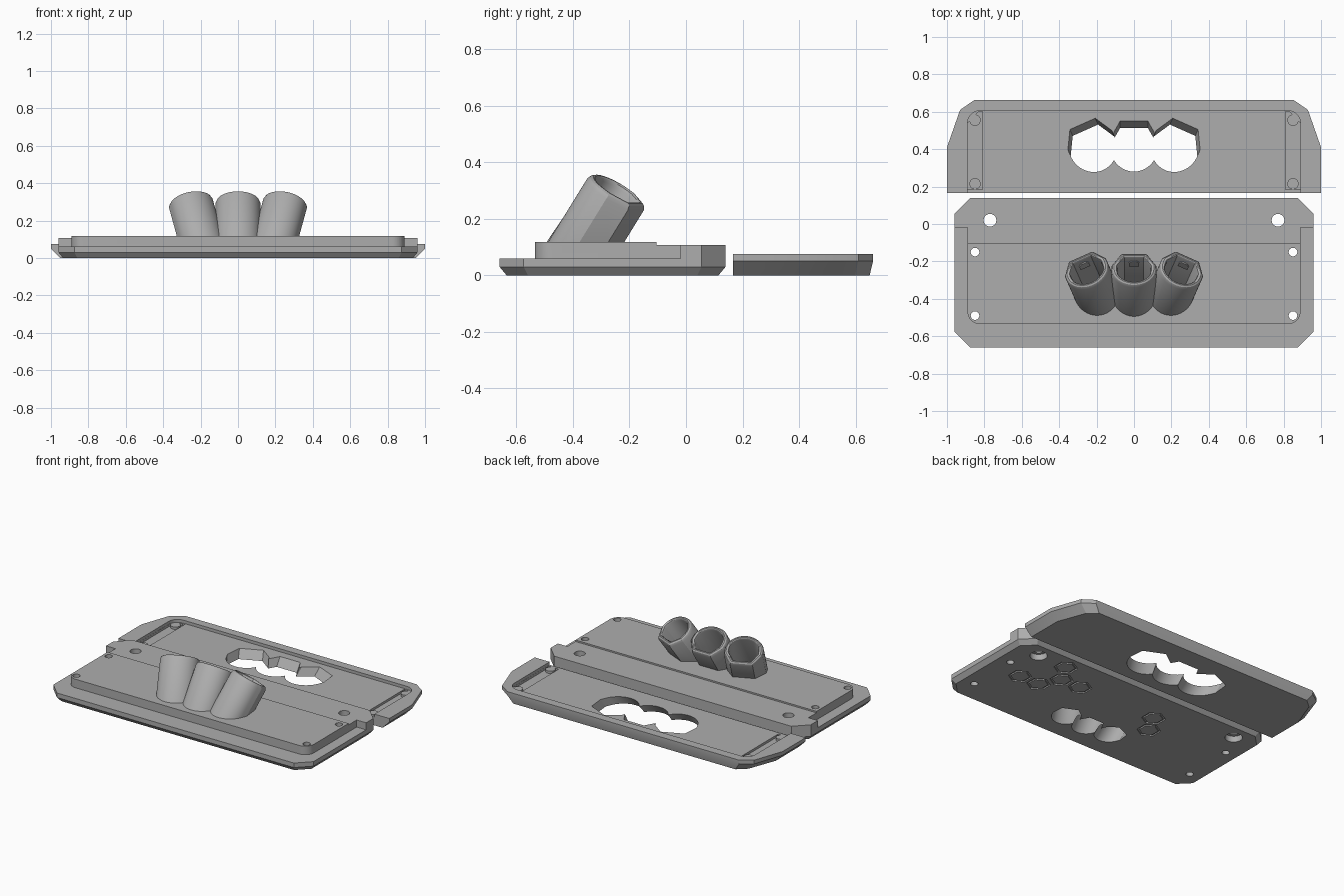
import bpy, bmesh
from math import sin, cos, pi, radians
from mathutils import Matrix, Vector

cube = bpy.data.objects.get("Cube")
if cube:
    bpy.data.objects.remove(cube)

grey = bpy.data.materials.new("plain grey")
grey.use_nodes = True
COLOUR = (0.42, 0.42, 0.42, 1)
grey.diffuse_color = COLOUR
grey.node_tree.nodes["Principled BSDF"].inputs["Base Color"].default_value = COLOUR

LEAN, FAN, LENGTH = radians(34), radians(24), 0.368


def loft(name, rings):
    """Closed solid through rings of 3D points with equal counts."""
    bm = bmesh.new()
    rows = [[bm.verts.new(p) for p in ring] for ring in rings]
    n = len(rows[0])
    for a, b in zip(rows, rows[1:]):
        for i in range(n):
            j = (i + 1) % n
            bm.faces.new((a[i], a[j], b[j], b[i]))
    bm.faces.new(rows[0][::-1])
    bm.faces.new(rows[-1])
    bmesh.ops.recalc_face_normals(bm, faces=bm.faces)
    mesh = bpy.data.meshes.new(name)
    bm.to_mesh(mesh)
    bm.free()
    mesh.materials.append(grey)
    obj = bpy.data.objects.new(name, mesh)
    bpy.context.collection.objects.link(obj)
    return obj


def prism(name, outline, z0, z1):
    return loft(name, [[(x, y, z) for x, y in outline] for z in (z0, z1)])


def mirrored(half):
    """Complete a right-hand outline with its mirror image."""
    return half + [(-x, y) for x, y in reversed(half)]


def rounded(x, y_square, y_round, r):
    """Outline with square corners at one end and round ones at the other."""
    s = 1 if y_round > y_square else -1
    arc = [(x - r + r * cos(a * pi / 16), y_round + s * r * (sin(a * pi / 16) - 1)) for a in range(9)]
    return mirrored([(x, y_square)] + arc)


def disc(x, y, r, sides=32, turn=0.0):
    return [(x + r * cos(2 * pi * i / sides + turn), y + r * sin(2 * pi * i / sides + turn))
            for i in range(sides)]


def combine(obj, others, operation):
    """Merge or cut with helper solids, then discard the helpers."""
    for other in others:
        other.hide_render = True
        mod = obj.modifiers.new(operation, 'BOOLEAN')
        mod.operation, mod.object, mod.solver = operation, other, 'EXACT'
        bpy.context.view_layer.update()
        graph = bpy.context.evaluated_depsgraph_get()
        mesh = bpy.data.meshes.new_from_object(obj.evaluated_get(graph))
        obj.modifiers.clear()
        obj.data = mesh
        bpy.data.objects.remove(other)


def tube_section(rx, ry):
    """Round underside, bevelled flat upper side."""
    pts = [(rx * cos(a), ry * sin(a)) for a in (pi + pi * i / 32 for i in range(33))]
    return pts + [(rx, ry * 0.3), (rx * 0.58, ry), (-rx * 0.58, ry), (-rx, ry * 0.3)]


def tube_frame(side, x, y):
    return (Matrix.Translation((side * x, y, 0)) @ Matrix.Rotation(-side * FAN, 4, 'Z')
            @ Matrix.Rotation(-LEAN, 4, 'X'))


def tube(name, frame, z_foot, steps):
    """Leaning tube, foot cut level at z_foot; steps are (rx, ry, height)."""
    axis = frame.to_3x3() @ Vector((0, 0, 1))
    rings = [[frame @ Vector((px, py, h)) for px, py in tube_section(rx, ry)] for rx, ry, h in steps]
    foot = [p - axis * ((p.z - z_foot) / axis.z) for p in rings[0]]
    return loft(name, [foot] + rings)


# Base plate: chamfered flange, back block and stepped raised deck
def base_outline(d):
    x, c = 0.96 - d, 0.085 - d * 0.4
    y0, y1 = -0.66 + d, 0.14 - d
    return mirrored([(x - c, y0), (x, y0 + c), (x, y1 - c), (x - c, y1)])


base = loft("base_plate", [[(x, y, z) for x, y in base_outline(d)]
                           for d, z in ((0.025, 0), (0, 0.03), (0, 0.06))])
block = prism("back_block", mirrored([(0.96, -0.02), (0.96, 0.055), (0.875, 0.14)]), 0.03, 0.107)
deck = prism("deck", rounded(0.89, 0.0, -0.535, 0.065), 0.03, 0.107)
step = prism("deck_step", rounded(0.89, -0.105, -0.535, 0.065), 0.03, 0.117)
combine(base, [block, deck, step], 'UNION')

# Three fanned tubes with rounded rims
frames = [tube_frame(s, 0.17, -0.446 + 0.011 * abs(s)) for s in (-1, 0, 1)]
outers = [tube("tube", f, 0.05, [(0.12, 0.105, LENGTH - 0.02), (0.114, 0.099, LENGTH - 0.006),
                                 (0.106, 0.091, LENGTH)]) for f in frames]
combine(base, outers, 'UNION')
bores = [tube("bore", f, -0.05, [(0.089, 0.077, LENGTH - 0.015), (0.093, 0.081, LENGTH - 0.004),
                                 (0.099, 0.085, LENGTH), (0.099, 0.085, LENGTH + 0.05)]) for f in frames]
combine(base, bores, 'DIFFERENCE')

# Screw holes, and larger back holes widened from below
cutters = []
for s in (-1, 1):
    cutters += [prism("screw_hole", disc(s * 0.85, y, 0.023), -0.1, 0.2) for y in (-0.15, -0.49)]
    cutters += [prism("back_hole", disc(s * 0.77, 0.02, 0.034), -0.1, 0.2),
                prism("nut_pocket", disc(s * 0.77, 0.02, 0.053), -0.1, 0.04)]

# Honeycomb grooves engraved underneath
for x, row in ((0.55, 0), (0.475, 1), (0.33, 1), (0.55, 2), (0.695, 2), (-0.25, 1), (-0.32, 2)):
    y = 0.014 - 0.128 * row
    ring = prism("hex_groove", disc(x, y, 0.073, 6, pi / 6), -0.02, 0.008)
    combine(ring, [prism("hex_core", disc(x, y, 0.058, 6, pi / 6), -0.1, 0.1)], 'DIFFERENCE')
    cutters.append(ring)
combine(base, cutters, 'DIFFERENCE')

# Small raised key on the inner back wall of each tube
for f in frames:
    key = [(0.028, 0.0), (0.028, 0.03), (0.014, 0.045)]
    loft("tube_key", [[f @ Vector((x, y, LENGTH - 0.08 + h)) for x, h in mirrored(key)]
                      for y in (0.07, 0.08)])


# Cover plate: bevelled tray, open at the front
def cover_ring(d, e, z):
    half = [(1 - d, 0.167), (1 - d, 0.41), (0.93 - d, 0.61 - e), (0.855 - d * 0.7, 0.662 - e)]
    return [(x, y, z) for x, y in mirrored(half)]


cover = loft("cover_plate", [cover_ring(0.05, 0.012, 0), cover_ring(0.0, 0, 0.05), cover_ring(0, 0, 0.075)])
cuts = [prism("recess", rounded(0.89, 0.1, 0.605, 0.065), 0.055, 0.2)]
for s in (-1, 1):
    strip = [(s * 0.81, 0.185), (s * 0.889, 0.185), (s * 0.889, 0.54), (s * 0.83, 0.602), (s * 0.81, 0.602)]
    cuts.append(prism("side_groove", strip, 0.04, 0.2))
for s in (-1, 0, 1):
    cuts.append(tube("tube_opening", tube_frame(s, 0.205, 0.378), -0.2, [(0.128, 0.112, 0.4)]))
combine(cover, cuts, 'DIFFERENCE')

# Screw bosses in the side grooves
for s in (-1, 1):
    for y in (0.215, 0.555):
        prism("screw_boss", disc(s * 0.85, y, 0.03), 0.03, 0.056)

# Smooth the round surfaces, keep the edges crisp
for obj in bpy.context.collection.objects:
    if obj.type == 'MESH' and obj.data.materials and obj.data.materials[0] == grey:
        bpy.ops.object.select_all(action='DESELECT')
        obj.select_set(True)
        bpy.context.view_layer.objects.active = obj
        bpy.ops.object.shade_smooth_by_angle(angle=radians(25))
